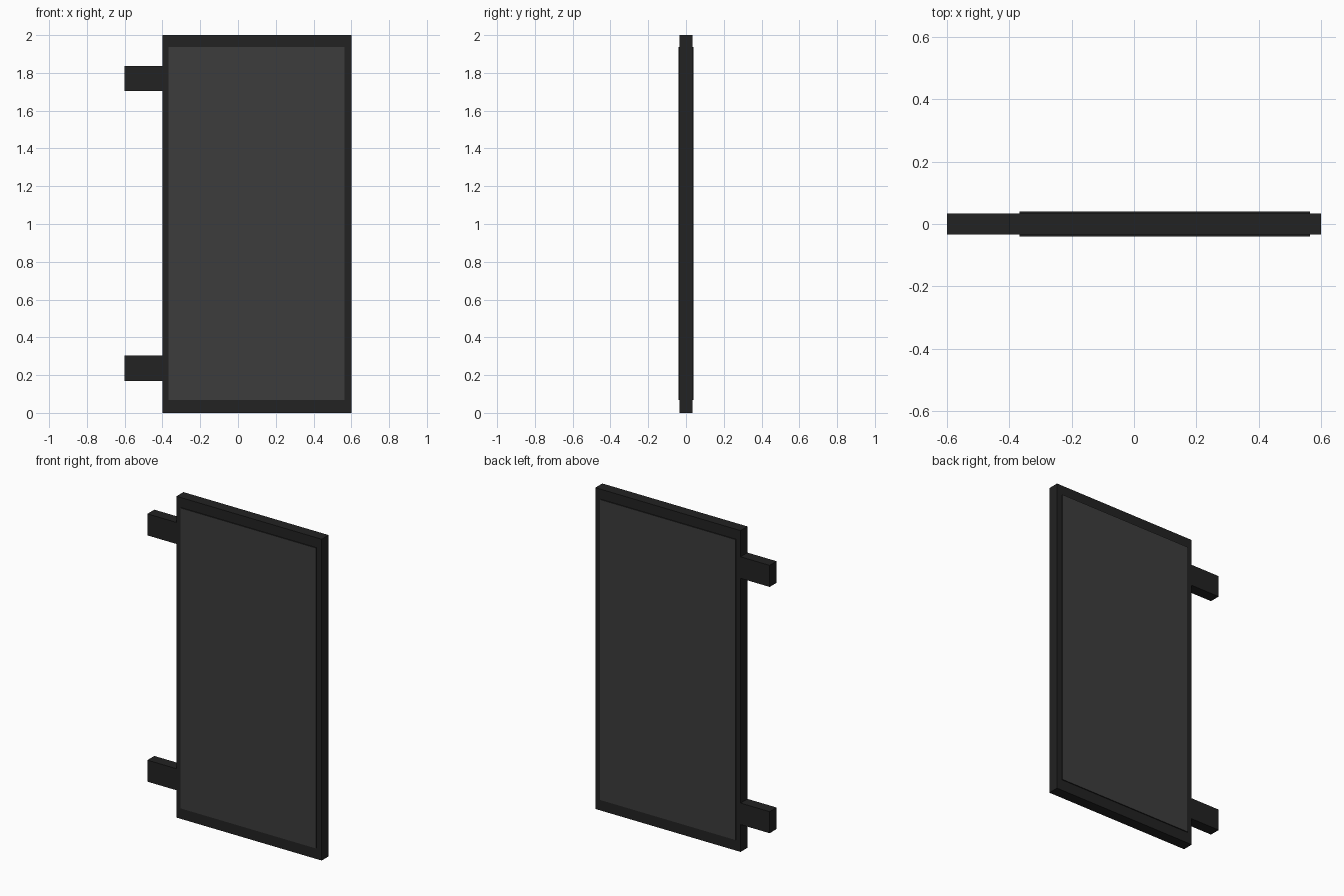
import bpy
import bmesh

if "Cube" in bpy.data.objects:
    bpy.data.objects.remove(bpy.data.objects["Cube"])


def material(name, v):
    m = bpy.data.materials.new(name)
    m.diffuse_color = (v, v, v, 1)
    m.use_nodes = True
    m.node_tree.nodes["Principled BSDF"].inputs["Base Color"].default_value = m.diffuse_color
    return m


dark = material("dark_metal", 0.016)
face_grey = material("face_grey", 0.045)


def box(name, x, y, z, mats):
    """Box from (min, max) ranges on each axis."""
    bm = bmesh.new()
    bmesh.ops.create_cube(bm, size=1)
    for v in bm.verts:
        v.co = [r[0] + (c + 0.5) * (r[1] - r[0]) for c, r in zip(v.co, (x, y, z))]
    bm.normal_update()
    # the last material goes on the broad front and back faces
    for f in bm.faces:
        f.material_index = len(mats) - 1 if abs(f.normal.y) > 0.9 else 0
    mesh = bpy.data.meshes.new(name)
    bm.to_mesh(mesh)
    bm.free()
    for m in mats:
        mesh.materials.append(m)
    ob = bpy.data.objects.new(name, mesh)
    bpy.context.collection.objects.link(ob)
    return ob


FRAME_Y = (-0.034, 0.034)

# sign body
box("sign_frame", (-0.4, 0.6), FRAME_Y, (0, 2), [dark])

# raised display panel, visible on both sides
box("sign_panel", (-0.368, 0.564), (-0.04, 0.04), (0.068, 1.938), [dark, face_grey])

# wall mounting arms
for name, z in (("lower_arm", (0.17, 0.304)), ("upper_arm", (1.703, 1.837))):
    box(name, (-0.6, -0.4), FRAME_Y, z, [dark])
